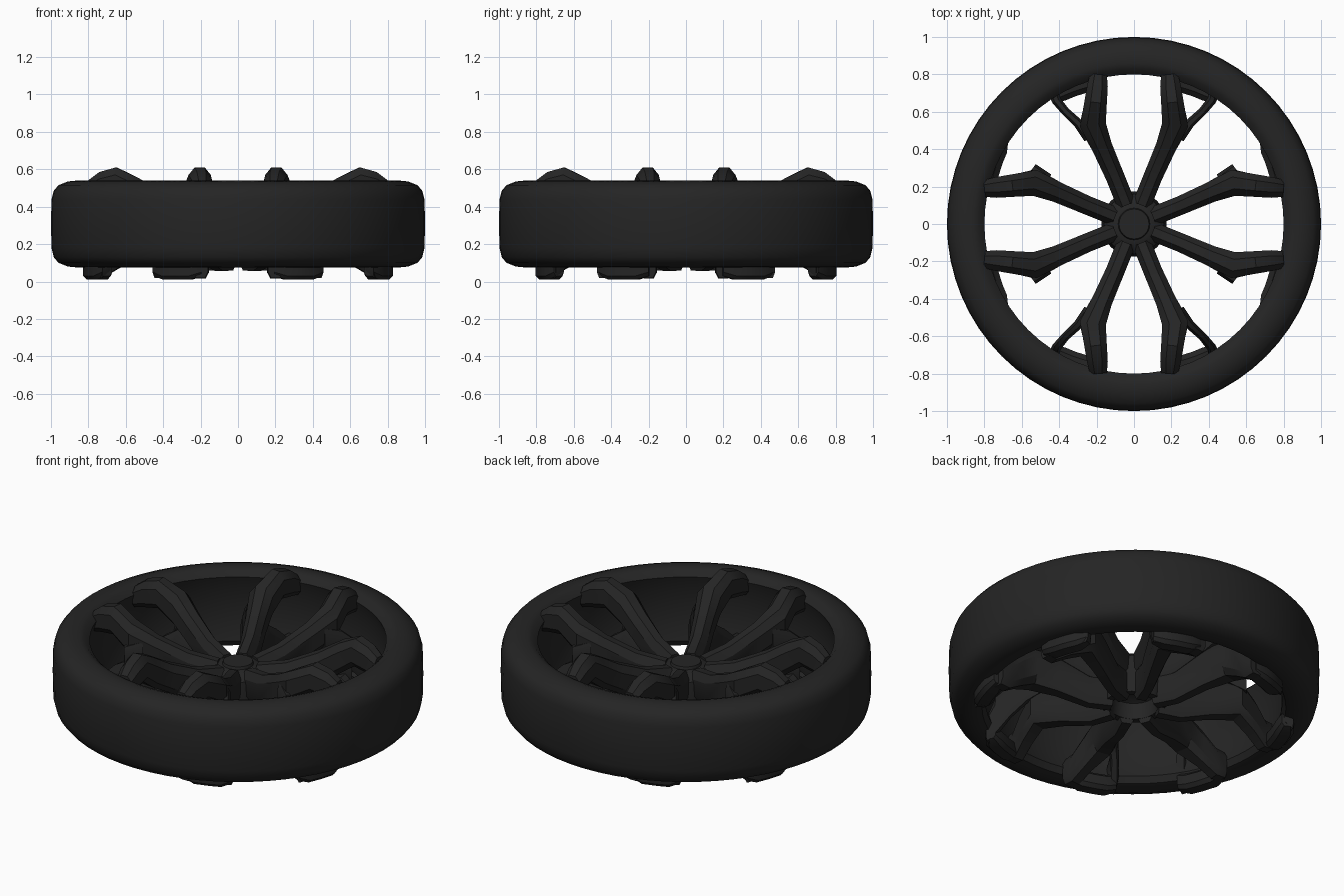
import bpy, bmesh, math
from mathutils import Vector, Matrix

if "Cube" in bpy.data.objects:
    bpy.data.objects.remove(bpy.data.objects["Cube"])

rubber = bpy.data.materials.new("near_black")
rubber.diffuse_color = (0.018, 0.018, 0.018, 1)
rubber.use_nodes = True
rubber.node_tree.nodes["Principled BSDF"].inputs["Base Color"].default_value = rubber.diffuse_color


def finish(name, bm, angle=35):
    bmesh.ops.recalc_face_normals(bm, faces=bm.faces)
    me = bpy.data.meshes.new(name)
    bm.to_mesh(me)
    bm.free()
    me.materials.append(rubber)
    ob = bpy.data.objects.new(name, me)
    bpy.context.collection.objects.link(ob)
    bpy.ops.object.select_all(action='DESELECT')
    ob.select_set(True)
    bpy.context.view_layer.objects.active = ob
    bpy.ops.object.shade_smooth_by_angle(angle=math.radians(angle))
    return ob


def lathe(name, profile, n, closed=False):
    bm = bmesh.new()
    rings = [[bm.verts.new((r * math.cos(2 * math.pi * i / n), r * math.sin(2 * math.pi * i / n), z))
              for i in range(n)] for r, z in profile]
    pairs = list(zip(rings, rings[1:]))
    if closed:
        pairs.append((rings[-1], rings[0]))
    for a, b in pairs:
        for i in range(n):
            j = (i + 1) % n
            bm.faces.new((a[i], a[j], b[j], b[i]))
    if not closed:
        bm.faces.new(rings[0])
        bm.faces.new(rings[-1])
    return finish(name, bm)


def strut(bm, pts, mat):
    """Chamfered bar through points (x, y, z, width, height)."""
    P = [Vector(p[:3]) for p in pts]
    rings = []
    for i, p in enumerate(pts):
        t = (P[min(i + 1, len(P) - 1)] - P[max(i - 1, 0)]).normalized()
        side = t.cross(Vector((0, 0, 1))).normalized()
        w, h = p[3] / 2, p[4] / 2
        sec = [(-1, -.6), (-.6, -1), (.6, -1), (1, -.6), (1, .5), (.45, 1), (-.45, 1), (-1, .5)]
        rings.append([bm.verts.new(mat @ (P[i] + side * (a * w) + Vector((0, 0, b * h)))) for a, b in sec])
    for a, b in zip(rings, rings[1:]):
        for i in range(8):
            j = (i + 1) % 8
            bm.faces.new((a[i], a[j], b[j], b[i]))
    bm.faces.new(rings[0])
    bm.faces.new(rings[-1])


# Tyre with rounded shoulders and barrel-shaped inner wall
lathe("tyre", [(0.80, 0.50), (0.83, 0.53), (0.86, 0.54), (0.91, 0.535), (0.96, 0.515), (0.985, 0.485),
               (0.997, 0.44), (1.0, 0.31), (0.997, 0.18), (0.985, 0.13), (0.96, 0.10), (0.91, 0.08),
               (0.86, 0.075), (0.82, 0.085), (0.80, 0.12), (0.825, 0.2), (0.83, 0.31), (0.825, 0.42)], 64, True)

# Hub with a raised cap above and a recess below
lathe("hub", [(0.08, 0.20), (0.12, 0.18), (0.13, 0.09), (0.17, 0.09), (0.175, 0.2),
              (0.16, 0.32), (0.12, 0.355), (0.085, 0.36), (0.08, 0.375)], 24)

# Spoke pieces, drawn once and repeated round the wheel
upper = [(.04, .10, .28, .10, .18), (.10, .25, .31, .10, .18), (.17, .41, .39, .11, .17),
         (.22, .53, .46, .14, .18), (.205, .65, .53, .12, .16), (.195, .74, .51, .11, .15), (.19, .80, .48, .09, .12)]
lower = [(.05, .12, .16, .09, .20), (.10, .24, .15, .08, .19), (.17, .40, .21, .10, .22),
         (.23, .53, .23, .13, .22), (.215, .64, .17, .10, .20), (.20, .73, .10, .09, .17), (.20, .79, .10, .08, .16)]
brace = [(.24, .46, .38, .06, .16), (.30, .54, .34, .05, .18), (.365, .60, .26, .045, .20),
         (.415, .66, .17, .05, .22), (.43, .705, .10, .06, .16)]
foot = [(.19, .765, .08, .06, .10), (.25, .755, .06, .10, .10), (.33, .73, .06, .10, .10),
        (.39, .705, .06, .10, .10), (.44, .68, .08, .06, .10)]

for k in range(4):
    for s in (1, -1):
        m = Matrix.Rotation(k * math.pi / 2, 4, 'Z') @ Matrix.Diagonal((s, 1, 1, 1))
        bm = bmesh.new()
        strut(bm, upper, m)
        strut(bm, lower, m)
        if k % 2 == 0:
            # full looped fork on front and back spokes
            strut(bm, brace, m)
            strut(bm, foot, m)
        else:
            # side spokes keep only stubs of the fork
            strut(bm, brace[:2], m)
            strut(bm, brace[3:], m @ Matrix.Diagonal((1.04, 1.04, 1, 1)))
            strut(bm, foot, m @ Matrix.Diagonal((1.03, 1.03, 1, 1)))
        finish("spoke_%d_%s" % (k, "a" if s > 0 else "b"), bm, 30)
